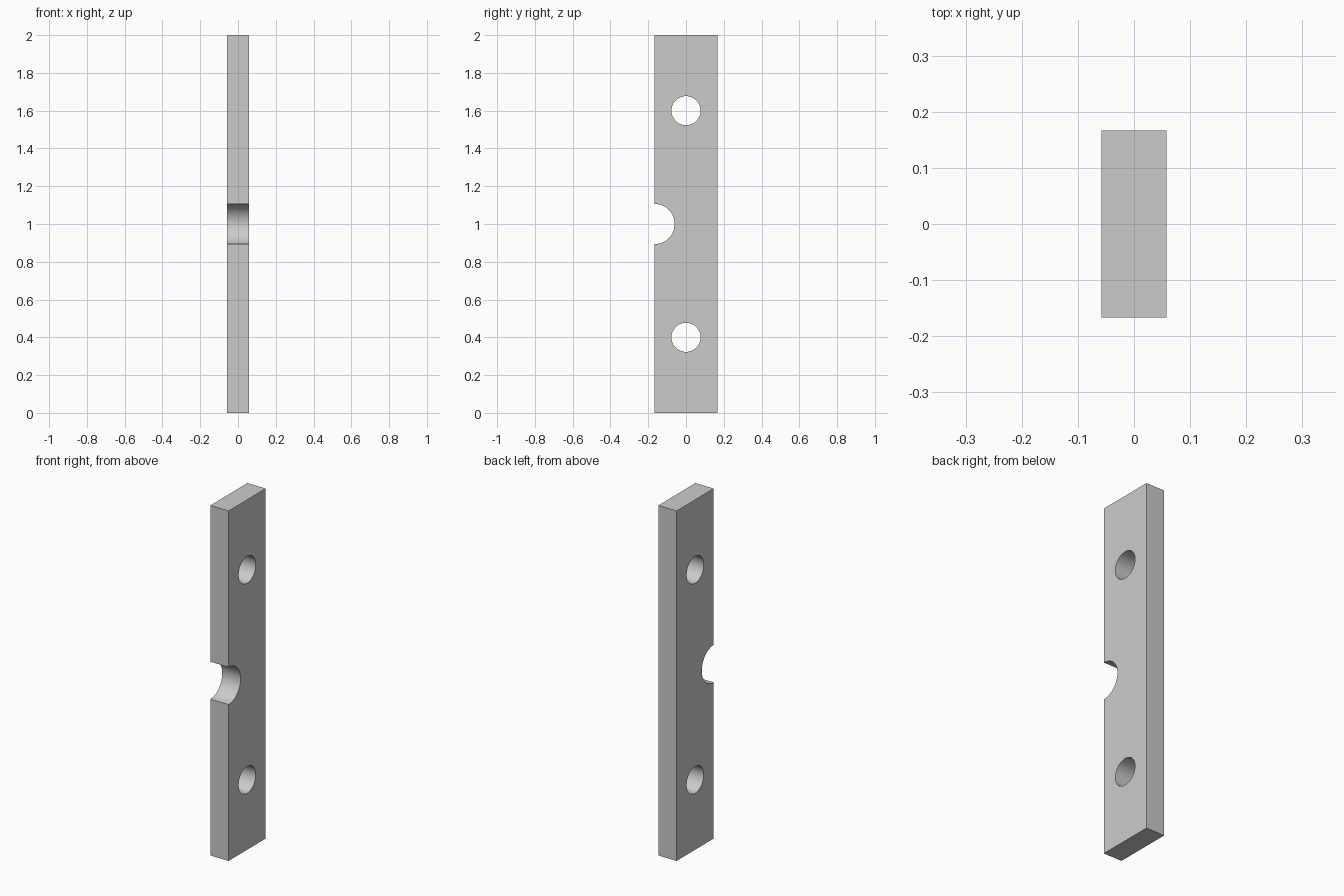
import bpy
import math

if "Cube" in bpy.data.objects:
    bpy.data.objects.remove(bpy.data.objects["Cube"])

THICK, WIDTH, HEIGHT = 0.116, 0.334, 2.0

# Flat bar
bpy.ops.mesh.primitive_cube_add(size=1, location=(0, 0, HEIGHT / 2))
bar = bpy.context.object
bar.name = "notched_bar"
bar.scale = (THICK, WIDTH, HEIGHT)
bpy.ops.object.transform_apply(location=True, rotation=False, scale=True)


def drill(y, z, radius):
    """Cut a round hole through the bar along x."""
    bpy.ops.mesh.primitive_cylinder_add(vertices=64, radius=radius, depth=THICK * 3,
                                        location=(0, y, z), rotation=(0, math.pi / 2, 0))
    cutter = bpy.context.object
    cutter.name = "hole_cutter"
    cutter.hide_render = True
    mod = bar.modifiers.new("hole", 'BOOLEAN')
    mod.operation = 'DIFFERENCE'
    mod.solver = 'EXACT'
    mod.object = cutter
    bpy.ops.object.select_all(action='DESELECT')
    bar.select_set(True)
    bpy.context.view_layer.objects.active = bar
    bpy.ops.object.modifier_apply(modifier=mod.name)
    bpy.data.objects.remove(cutter, do_unlink=True)


# Two bolt holes
for z in (0.4, 1.6):
    drill(0, z, 0.077)

# Half-round notch in the front edge
drill(-WIDTH / 2, 1.0, 0.107)

bpy.ops.object.shade_smooth_by_angle(angle=math.radians(30))
